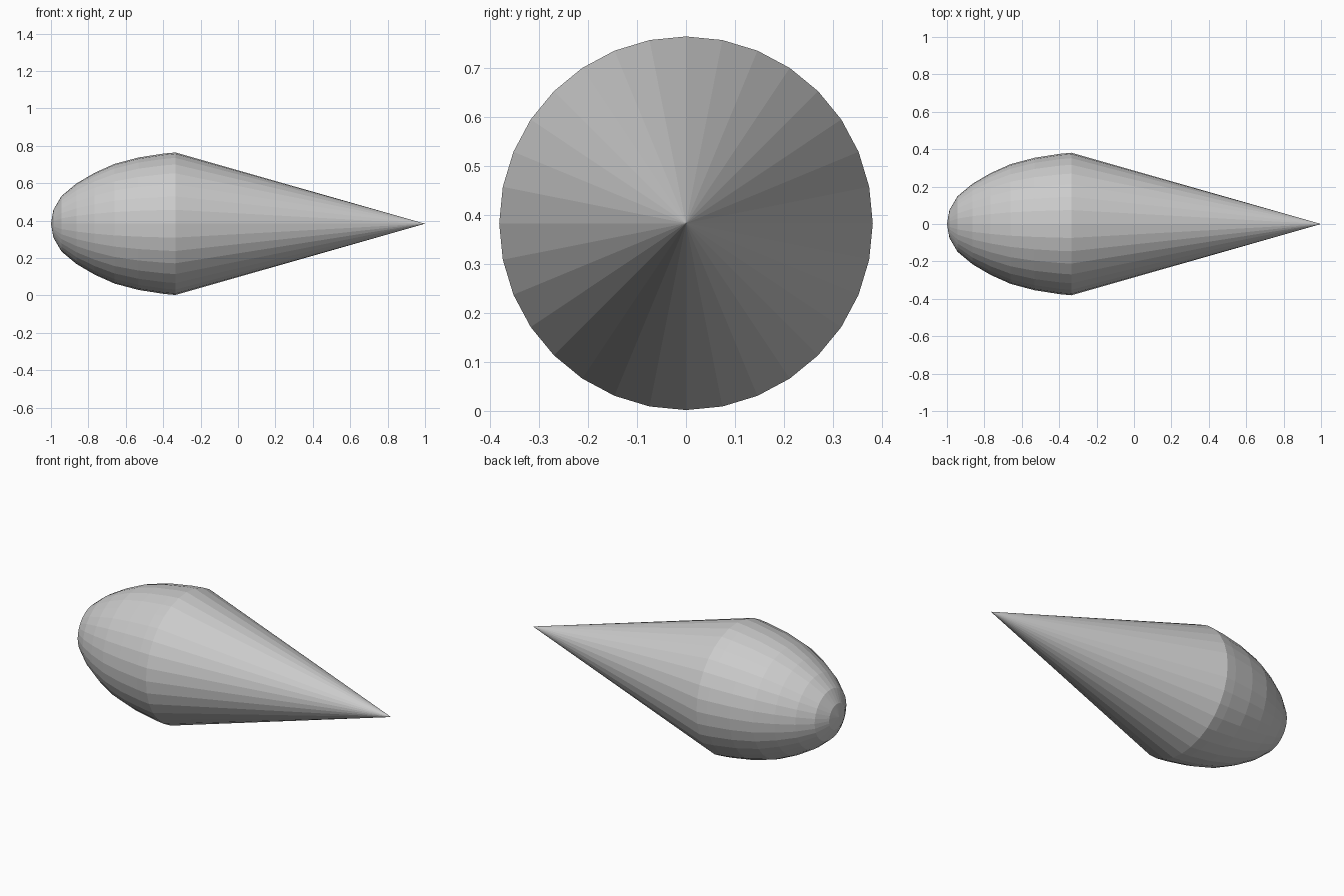
import bpy, bmesh, math

if "Cube" in bpy.data.objects:
    bpy.data.objects.remove(bpy.data.objects["Cube"])

SIDES, R, ZC, JOIN = 32, 0.381, 0.383, -0.335


def revolve(name, profile):
    """Flat-faced solid turned around the x axis; r = 0 makes a pole."""
    bm = bmesh.new()
    rings = []
    for x, r in profile:
        n = SIDES if r > 1e-6 else 1
        rings.append([bm.verts.new((x, r * math.sin(2 * math.pi * i / SIDES),
                                    ZC + r * math.cos(2 * math.pi * i / SIDES)))
                      for i in range(n)])
    for a, b in zip(rings, rings[1:]):
        for i in range(SIDES):
            j = (i + 1) % SIDES
            quad = [a[i % len(a)], a[j % len(a)], b[j % len(b)], b[i % len(b)]]
            bm.faces.new(list(dict.fromkeys(quad)))
    bmesh.ops.recalc_face_normals(bm, faces=bm.faces)
    mesh = bpy.data.meshes.new(name)
    bm.to_mesh(mesh)
    bm.free()
    obj = bpy.data.objects.new(name, mesh)
    bpy.context.collection.objects.link(obj)


# Rounded nose and long tapering tail as one closed teardrop
nose = [(-1.0, 0), (-0.987, 0.074), (-0.944, 0.148), (-0.864, 0.215), (-0.767, 0.272),
        (-0.66, 0.32), (-0.532, 0.354), (-0.398, 0.375)]
revolve("teardrop_body", nose + [(JOIN, R), (1.0, 0)])
